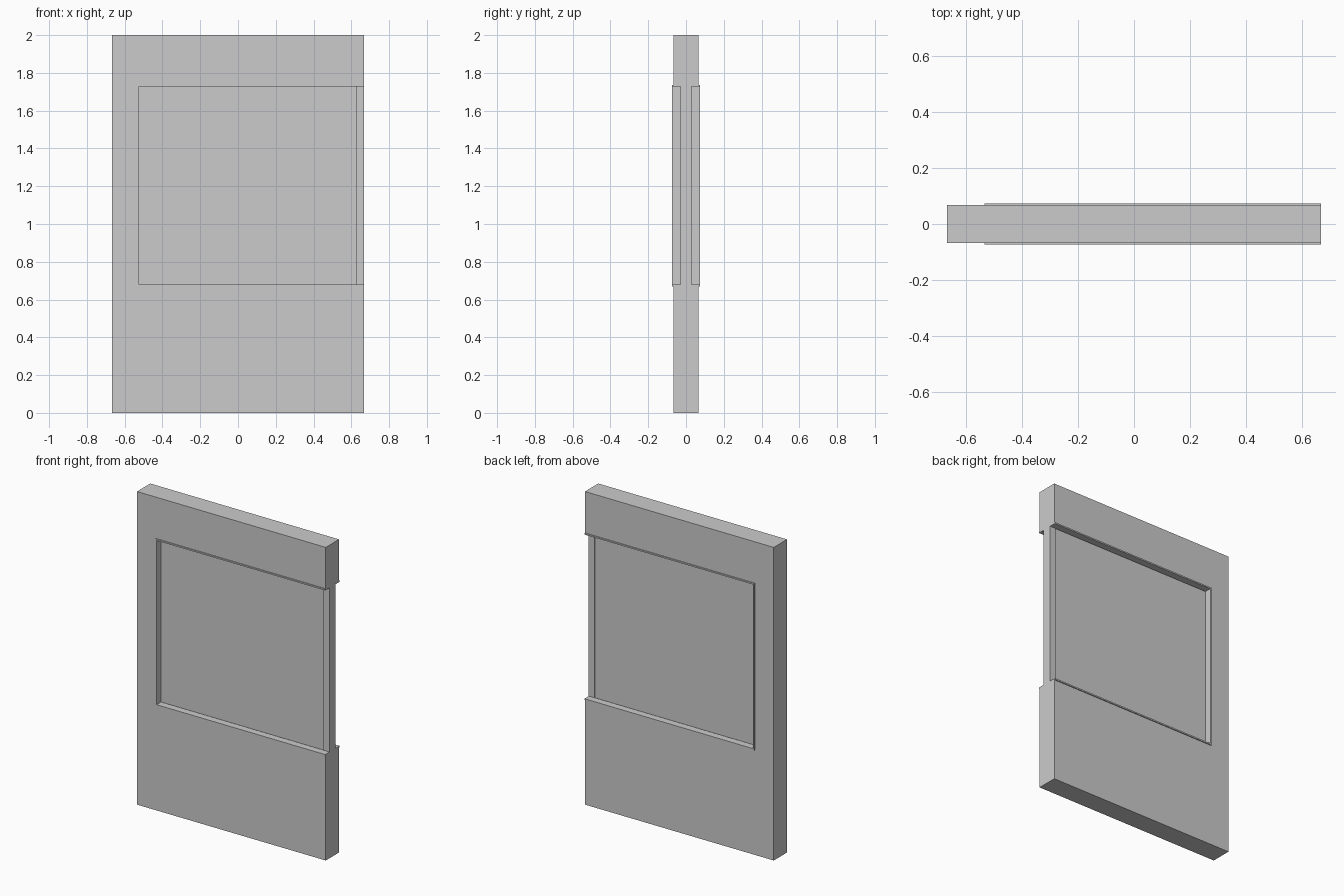
import bpy, bmesh

if "Cube" in bpy.data.objects:
    bpy.data.objects.remove(bpy.data.objects["Cube"])

W, T = 0.667, 0.067            # wall half width, half thickness
L, B, U = -0.533, 0.67, 1.736  # window opening: left, bottom, top
LIP = 0.009                    # trim board thickness


def extrude_xz(name, pts, y0, y1):
    """Solid made from an x-z outline stretched from y0 to y1."""
    bm = bmesh.new()
    face = bm.faces.new([bm.verts.new((x, y0, z)) for x, z in pts])
    res = bmesh.ops.extrude_face_region(bm, geom=[face])
    moved = [v for v in res["geom"] if isinstance(v, bmesh.types.BMVert)]
    bmesh.ops.translate(bm, verts=moved, vec=(0, y1 - y0, 0))
    bmesh.ops.recalc_face_normals(bm, faces=bm.faces)
    mesh = bpy.data.meshes.new(name)
    bm.to_mesh(mesh)
    bm.free()
    obj = bpy.data.objects.new(name, mesh)
    bpy.context.collection.objects.link(obj)
    return obj


def rect(x0, x1, z0, z1):
    return [(x0, z0), (x1, z0), (x1, z1), (x0, z1)]


# Wall panel with a window opening that runs out through the right edge
extrude_xz("wall", [(-W, 0), (W, 0), (W, B), (L, B), (L, U), (W, U), (W, 2), (-W, 2)], -T, T)

# Three-sided trim lining the opening, on the front and mirrored to the back
trim = extrude_xz("window_trim", [
    (W, B), (L, B), (L, U), (W, U),
    (W, U - LIP), (L + LIP, U - LIP), (L + LIP, B + LIP), (W, B + LIP)], -0.073, -0.028)
mirror = trim.modifiers.new("front_and_back", "MIRROR")
mirror.use_axis = (False, True, False)

# Upright post closing the right side of the window
extrude_xz("window_post", rect(0.627, W, B, U), -0.03, 0.03)

# Pane, its edges set into the wall
extrude_xz("window_pane", rect(L - 0.03, 0.65, 0.64, 1.768), -0.021, 0.021)
